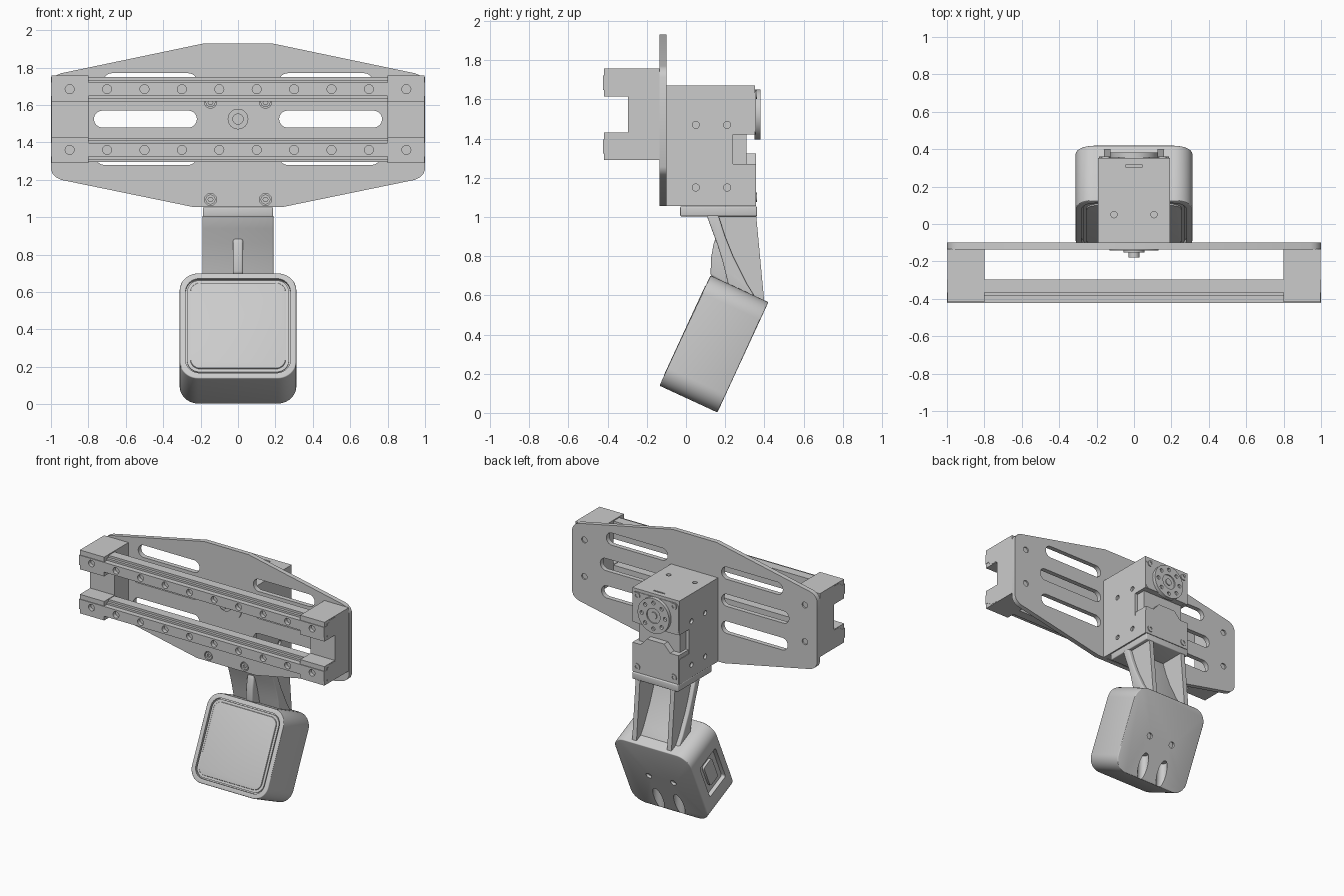
import bpy, bmesh
from math import sin, cos, pi, radians
from mathutils import Matrix, Vector

if "Cube" in bpy.data.objects:
    bpy.data.objects.remove(bpy.data.objects["Cube"])


def prism(name, pts, axis, lo, hi, bevel=0.0):
    """Extrude a 2D outline along an axis: y uses (x,z), x uses (y,z), z uses (x,y)."""
    place = {'x': lambda a, b: (lo, a, b), 'y': lambda a, b: (a, lo, b), 'z': lambda a, b: (a, b, lo)}[axis]
    bm = bmesh.new()
    face = bm.faces.new([bm.verts.new(place(a, b)) for a, b in pts])
    ext = bmesh.ops.extrude_face_region(bm, geom=[face])
    step = Vector([hi - lo if axis == c else 0 for c in 'xyz'])
    bmesh.ops.translate(bm, verts=[v for v in ext['geom'] if isinstance(v, bmesh.types.BMVert)], vec=step)
    bmesh.ops.recalc_face_normals(bm, faces=bm.faces)
    me = bpy.data.meshes.new(name)
    bm.to_mesh(me)
    bm.free()
    ob = bpy.data.objects.new(name, me)
    bpy.context.collection.objects.link(ob)
    if bevel:
        m = ob.modifiers.new('bevel', 'BEVEL')
        m.width, m.segments, m.limit_method = bevel, 3, 'ANGLE'
        m.angle_limit = radians(50)
        apply(ob, m)
    return ob


def apply(ob, mod):
    with bpy.context.temp_override(object=ob, active_object=ob, selected_objects=[ob]):
        bpy.ops.object.modifier_apply(modifier=mod.name)


def rect(a0, a1, b0, b1):
    return [(a0, b0), (a1, b0), (a1, b1), (a0, b1)]


def circle(a, b, r, n=32):
    return [(a + r * cos(2 * pi * i / n), b + r * sin(2 * pi * i / n)) for i in range(n)]


def rounded(a0, a1, b0, b1, r, n=8):
    """Rounded rectangle; also makes slots when r is half the height."""
    out = []
    for k, (a, b) in enumerate([(a1 - r, b1 - r), (a0 + r, b1 - r), (a0 + r, b0 + r), (a1 - r, b0 + r)]):
        for i in range(n + 1):
            t = pi / 2 * (k + i / n)
            p = (a + r * cos(t), b + r * sin(t))
            if not out or (Vector(p) - Vector(out[-1])).length > 1e-5:
                out.append(p)
    if (Vector(out[0]) - Vector(out[-1])).length < 1e-5:
        out.pop()
    return out


def cut(targets, cutters):
    for ob in targets:
        for c in cutters:
            m = ob.modifiers.new('cut', 'BOOLEAN')
            m.operation, m.object, m.solver = 'DIFFERENCE', c, 'EXACT'
            apply(ob, m)
    for c in cutters:
        bpy.data.objects.remove(c)


def screw(name, axis, a, b, lo, hi, r):
    ob = prism(name, circle(a, b, r, 24), axis, lo, hi)
    cut([ob], [prism('hex', circle(a, b, r * .5, 6), axis, min(lo, hi) - .01 if hi < lo else hi - .012,
                     hi + .012 if hi < lo else hi + .01)])
    return ob


# Mounting plate with rounded side corners, slots and screw holes
half = [(.18, 1.93), (.945, 1.77), (.97, 1.76), (.99, 1.74), (1, 1.715),
        (1, 1.255), (.99, 1.23), (.97, 1.212), (.945, 1.2), (.24, 1.055)]
plate = prism('mounting_plate', half + [(-x, z) for x, z in reversed(half)], 'y', -.135, -.1)
holes = []
for s in (-1, 1):
    for z, end in ((1.725, .72), (1.525, .77), (1.325, .76)):
        a, b = sorted((s * .22, s * end))
        holes.append(prism('slot', rounded(a, b, z - .045, z + .045, .0449), 'y', -.2, 0))
    for z in (1.39, 1.66):
        holes.append(prism('hole', circle(s * .9, z, .022, 20), 'y', -.11, 0))
    for z in (1.095, 1.615):
        holes.append(prism('hole', circle(s * .147, z, .032, 24), 'y', -.2, -.115))
cut([plate], holes)
for s in (-1, 1):
    for z in (1.095, 1.615):
        screw('plate_screw', 'y', s * .147, z, -.11, -.132, .026)

# End spacers, C-shaped in side view
blocks = []
for s in (-1, 1):
    c_shape = [(-.135, 1.29), (-.135, 1.757), (-.418, 1.757), (-.418, 1.615), (-.297, 1.615),
               (-.297, 1.43), (-.418, 1.43), (-.418, 1.29)]
    blocks.append(prism('end_spacer', c_shape, 'x', s * .8, s * .998))

# Two stepped rails with a row of holes
rails, holes = [], []
for z in (1.685, 1.36):
    prof = [(-.297, .065), (-.365, .065), (-.365, .05), (-.385, .05), (-.385, .036), (-.423, .036)]
    prof = [(y, z + d) for y, d in prof] + [(y, z - d) for y, d in reversed(prof)]
    rails.append(prism('rail', prof, 'x', -1, 1))
    for i in range(10):
        holes.append(prism('hole', circle(-.9 + .2 * i, z, .024, 20), 'y', -.5, -.395))
cut(rails + blocks, holes)

# Front hub of the motor
hub = prism('front_hub', circle(0, 1.525, .132, 48), 'y', -.1, -.142)
cut([hub], [prism('hole', circle(s * .107, 1.525, .014, 16), 'y', -.2, -.12) for s in (-1, 1)])
prism('hub_collar', circle(0, 1.525, .055), 'y', -.12, -.152)
prism('hub_pin', circle(0, 1.525, .03), 'y', -.12, -.18)

# Motor bracket: side walls with rear notch, and a top wall
side = [(-.1, 1.055), (.352, 1.055), (.352, 1.24), (.24, 1.24), (.24, 1.42), (.352, 1.42), (.352, 1.65), (-.1, 1.65)]
walls = []
for s in (-1, 1):
    w = prism('bracket_side', side, 'x', s * .168, s * .192)
    a, b = sorted((s * .175, s * .25))
    cut([w], [prism('hole', circle(y, z, .018, 20), 'x', a, b) for y in (.05, .21) for z in (1.15, 1.47)])
top = prism('bracket_top', rect(-.192, .192, -.1, .352), 'z', 1.65, 1.672)
cut([top], [prism('hole', circle(s * .107, .05, .017, 20), 'z', 1.655, 1.7) for s in (-1, 1)]
    + [prism('slit', rect(-.045, .045, .305, .315), 'z', 1.66, 1.7)])

# Motor body, rear caps, round output disc
prism('motor_body', rect(-.167, .167, -.1, .31), 'z', 1.057, 1.65)
prism('motor_rear_upper', rounded(-.188, .188, 1.42, 1.65, .03, 5), 'y', .31, .356)
prism('motor_rear_lower', [(-.188, 1.057), (.188, 1.057), (.188, 1.27), (.12, 1.27), (.07, 1.325), (-.07, 1.325),
                           (-.12, 1.27), (-.188, 1.27)], 'y', .24, .356)
disc = prism('output_disc', circle(0, 1.523, .128, 48), 'y', .35, .381)
cut([disc], [prism('hole', circle(.095 * cos(k * pi / 4), 1.523 + .095 * sin(k * pi / 4), .014, 14), 'y', .365, .4)
             for k in range(8)] + [prism('hole', circle(0, 1.523, .055), 'y', .372, .4)])
prism('output_bolt', circle(0, 1.523, .025, 20), 'y', .36, .379)
for s in (-1, 1):
    for z in (1.1, 1.625):
        screw('motor_screw', 'y', s * .15, z, .35, .362, .024)

# Neck: flange, slanted web, two gussets, front rib
prism('neck_flange', rect(-.188, .188, -.03, .362), 'z', 1.003, 1.053, .006)
web = [(.105, 1.01), (.13, .94), (.16, .86), (.185, .78), (.2, .72), (.215, .655),
       (.36, .58), (.31, .66), (.24, .8), (.2, .9), (.165, 1.01)]
prism('neck_web', web, 'x', -.19, .19, .008)
for s in (-1, 1):
    prism('neck_gusset', [(.14, 1.01), (.358, 1.01), (.4, .56), (.3, .61), (.2, .85)], 'x', s * .125, s * .16)
prism('neck_rib', [(.15, .89), (.14, .86), (.128, .79), (.125, .7), (.25, .63), (.22, .8)], 'x', -.028, .028, .012)

# Tilted pod, made upright around its centre and then rotated
pod = prism('pod_shell', rounded(-.312, .312, -.31, .31, .1, 10), 'y', -.163, .163, .006)
cuts = [prism('recess', rounded(-.28, .28, -.278, .278, .075, 10), 'y', -.3, -.145),
        prism('port', rounded(-.11, .09, -.14, .14, .015, 4), 'x', -.4, -.28)]
for s in (-1, 1):
    cuts.append(prism('hole', circle(s * .1, 0, .022, 20), 'y', .145, .3))
    oblique = prism('oblique_hole', circle(s * .085, 0, .037, 24), 'y', -.1, .2)
    oblique.data.transform(Matrix.Translation((0, .163, -.22)) @ Matrix.Rotation(radians(-68), 4, 'X'))
    cuts.append(oblique)
cut([pod], cuts)
pod_parts = [pod,
             prism('pod_inner_rim', rounded(-.272, .272, -.27, .27, .068, 10), 'y', -.15, -.157),
             prism('pod_front_panel', rounded(-.255, .255, -.253, .253, .055, 10), 'y', -.15, -.165, .004),
             prism('pod_port_plate', rounded(-.06, .04, -.09, .09, .02, 4), 'x', -.27, -.298)]
tilt = Matrix.Translation((0, .1425, .352)) @ Matrix.Rotation(radians(-24.8), 4, 'X')
for ob in pod_parts:
    ob.data.transform(tilt)

# Smooth shading with sharp edges kept
for ob in bpy.data.objects:
    ob.select_set(True)
    bpy.context.view_layer.objects.active = ob
bpy.ops.object.shade_smooth_by_angle(angle=radians(30))
